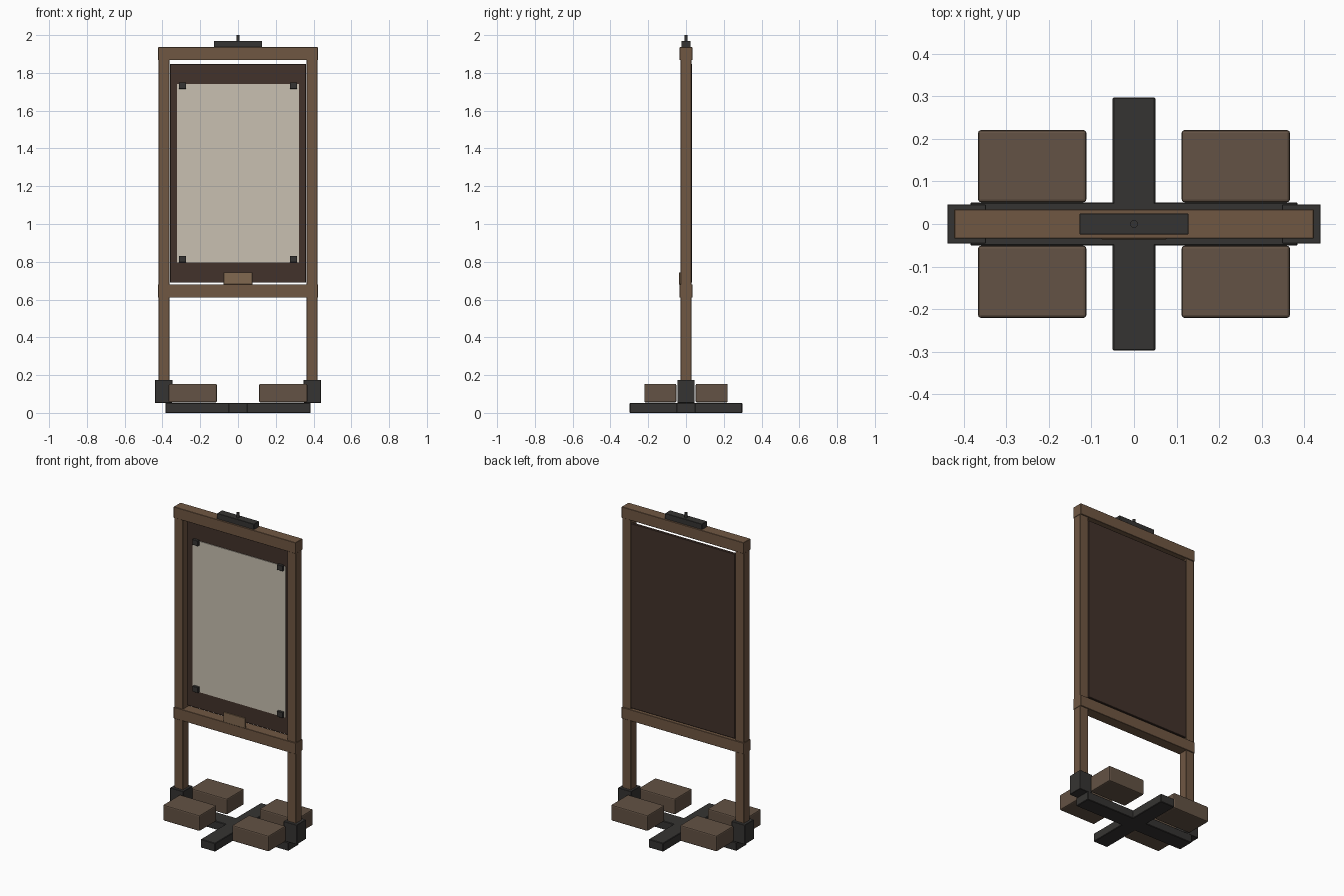
import bpy

if "Cube" in bpy.data.objects:
    bpy.data.objects.remove(bpy.data.objects["Cube"])


def material(name, r, g, b):
    m = bpy.data.materials.new(name)
    m.diffuse_color = (r, g, b, 1)
    m.use_nodes = True
    m.node_tree.nodes["Principled BSDF"].inputs["Base Color"].default_value = m.diffuse_color
    return m


WOOD = material("wood", 0.16, 0.095, 0.055)
BOARD = material("board", 0.055, 0.032, 0.024)
PAPER = material("paper", 0.58, 0.53, 0.44)
METAL = material("dark_metal", 0.036, 0.034, 0.032)
CANVAS = material("canvas", 0.125, 0.085, 0.058)
TAN = material("tan", 0.22, 0.14, 0.08)


def box(name, x, y, z, mat, bevel=0.0015, segments=1):
    """Box from (min, max) ranges on each axis, with a small edge bevel."""
    bpy.ops.mesh.primitive_cube_add(
        size=1, location=[(a + b) / 2 for a, b in (x, y, z)])
    o = bpy.context.object
    o.name = name
    o.scale = [b - a for a, b in (x, y, z)]
    bpy.ops.object.transform_apply(location=False, rotation=False, scale=True)
    o.data.materials.append(mat)
    if bevel:
        mod = o.modifiers.new("edges", 'BEVEL')
        mod.width = bevel
        mod.segments = segments
    return o


def span(side, a, b):
    """Range a..b placed on the left (-1) or right (1) side."""
    return tuple(sorted((side * a, side * b)))


# Crossed base beams
box("base_beam_long", (-0.385, 0.385), (-0.051, 0.051), (0, 0.053), METAL, 0.003)
box("base_beam_cross", (-0.05, 0.05), (-0.298, 0.298), (0, 0.053), METAL, 0.003)

# Posts, sockets, sandbags
for side, label in ((-1, "left"), (1, "right")):
    box(f"post_{label}", span(side, 0.363, 0.421), (-0.028, 0.028), (0.06, 1.93), WOOD)
    box(f"post_socket_{label}", span(side, 0.348, 0.439), (-0.046, 0.046), (0.053, 0.175), METAL)
    for depth, end in ((-1, "front"), (1, "back")):
        box(f"sandbag_{end}_{label}", span(side, 0.112, 0.367), span(depth, 0.051, 0.221),
            (0.055, 0.154), CANVAS, 0.007, 2)

# Frame rails
for name, z in (("bottom_rail", (0.61, 0.68)), ("top_rail", (1.867, 1.936))):
    box(name, (-0.423, 0.423), (-0.034, 0.034), z, WOOD)

# Recessed back board and poster
box("back_board", (-0.36, 0.36), (0.014, 0.031), (0.69, 1.847), BOARD)
box("poster", (-0.322, 0.322), (0.01, 0.0145), (0.796, 1.742), PAPER, 0)

# Poster corner clips
for side, label in ((-1, "left"), (1, "right")):
    for end, z in (("lower", (0.796, 0.831)), ("upper", (1.716, 1.75))):
        box(f"clip_{end}_{label}", span(side, 0.274, 0.313), (-0.006, 0.012), z, METAL)

# Name plate above the lower rail
box("name_plate", (-0.076, 0.076), (-0.037, -0.027), (0.68, 0.744), TAN)

# Top cap with its pin
box("top_cap", (-0.128, 0.128), (-0.025, 0.025), (1.934, 1.97), METAL)
bpy.ops.mesh.primitive_cylinder_add(vertices=16, radius=0.009, depth=0.032,
                                    location=(0, 0, 1.984))
pin = bpy.context.object
pin.name = "top_pin"
pin.data.materials.append(METAL)
bpy.ops.object.shade_smooth_by_angle()
